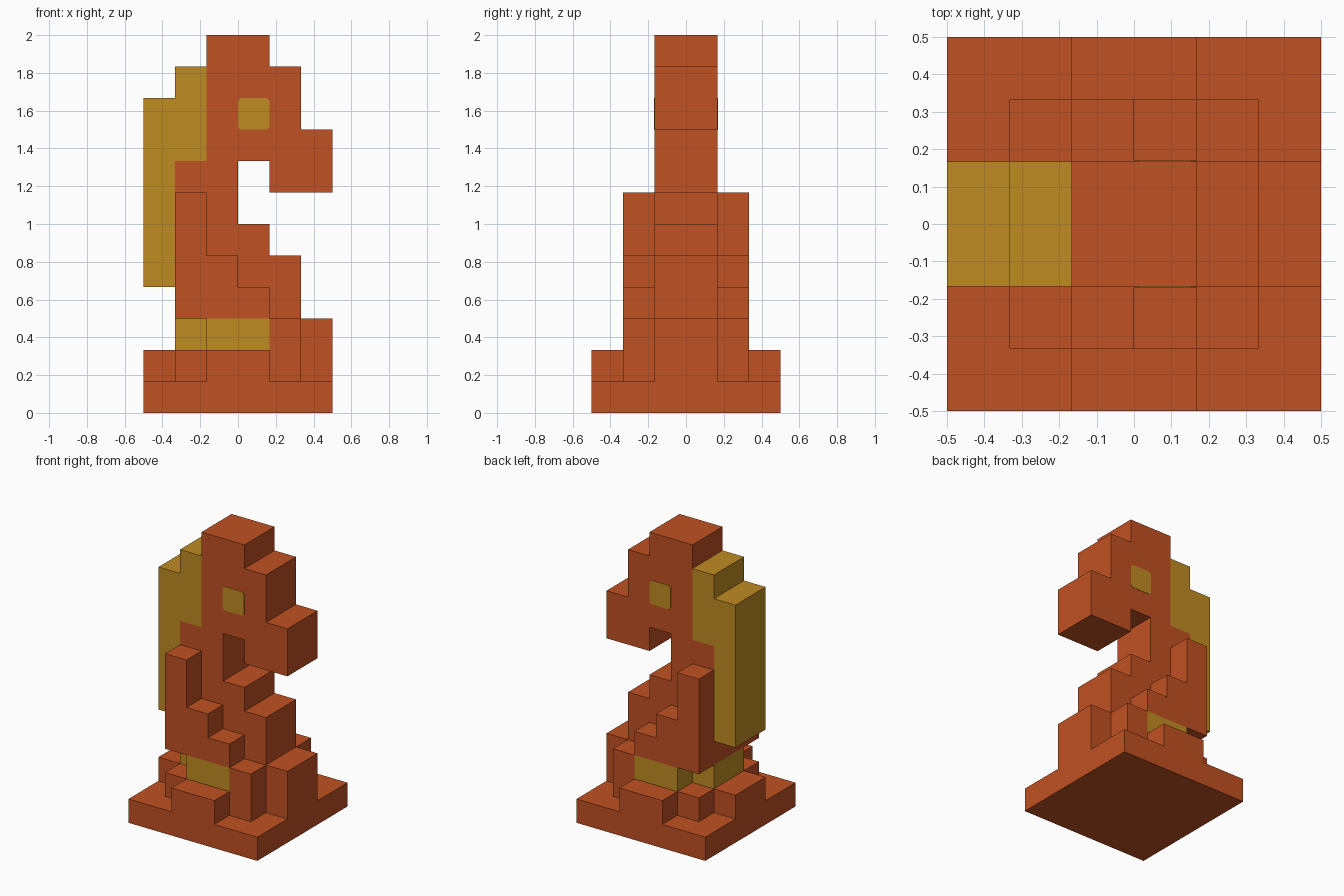
import bpy
import bmesh
from mathutils import Vector

if "Cube" in bpy.data.objects:
    bpy.data.objects.remove(bpy.data.objects["Cube"], do_unlink=True)

U = 1 / 6  # size of one block


def material(name, color):
    mat = bpy.data.materials.new(name)
    mat.use_nodes = True
    mat.diffuse_color = color
    mat.node_tree.nodes["Principled BSDF"].inputs["Base Color"].default_value = color
    return mat


rust = material("rust orange", (0.527, 0.082, 0.016, 1))
gold = material("gold", (0.527, 0.258, 0.016, 1))


def extrude(name, outline, axis, start, end, mat):
    """Extrude an outline, in block units: axis 'z' takes (x, y), axis 'y' takes (x, z)."""
    def place(a, b, d):
        return Vector((a, b, d) if axis == "z" else (a, d, b)) * U

    bm = bmesh.new()
    face = bm.faces.new([bm.verts.new(place(a, b, start)) for a, b in outline])
    made = bmesh.ops.extrude_face_region(bm, geom=[face])["geom"]
    bmesh.ops.translate(bm, vec=place(0, 0, end - start),
                        verts=[g for g in made if isinstance(g, bmesh.types.BMVert)])
    bmesh.ops.recalc_face_normals(bm, faces=bm.faces)
    mesh = bpy.data.meshes.new(name)
    bm.to_mesh(mesh)
    bm.free()
    mesh.materials.append(mat)
    obj = bpy.data.objects.new(name, mesh)
    bpy.context.collection.objects.link(obj)
    return obj


def mirrored(half):
    """Complete a plan outline across the x axis."""
    return half + [(x, -y) for x, y in reversed(half)]


# Stepped pedestal
extrude("base_plate", mirrored([(-3, -3), (3, -3)]), "z", 0, 1, rust)
extrude("plinth", mirrored([(-3, -1), (-2, -1), (-2, -2), (-1, -2), (-1, -3), (1, -3)]),
        "z", 1, 2, rust)
extrude("front_buttress", mirrored([(1, -2), (2, -2), (2, -1), (3, -1)]), "z", 1, 3, rust)
extrude("waist_band", mirrored([(-2, -1), (-1, -1), (-1, -2), (1, -2)]), "z", 2, 3, gold)

# Chest, neck and head in one silhouette
extrude("body_and_head",
        [(-2, 3), (2, 3), (2, 5), (1, 5), (1, 6), (0, 6), (0, 8), (1, 8), (1, 7),
         (3, 7), (3, 9), (2, 9), (2, 11), (1, 11), (1, 12), (-1, 12), (-1, 8), (-2, 8)],
        "y", -1, 1, rust)

# Mane down the back of the neck
extrude("mane",
        [(-3, 4), (-2, 4), (-2, 8), (-1, 8), (-1, 11), (-2, 11), (-2, 10), (-3, 10)],
        "y", -1, 1, gold)

# Stepped shoulders and thin eye plates on both sides
shoulder = [(-2, 3), (1, 3), (1, 4), (0, 4), (0, 5), (-1, 5), (-1, 7), (-2, 7)]
c = 0.08  # clipped eye corner
eye = [(c, 9), (1 - c, 9), (1, 9 + c), (1, 10 - c),
       (1 - c, 10), (c, 10), (0, 10 - c), (0, 9 + c)]
for side, s in (("front", -1), ("back", 1)):
    extrude(side + "_shoulder", shoulder, "y", s, 2 * s, rust)
    extrude(side + "_eye", eye, "y", s, 1.015 * s, gold)
